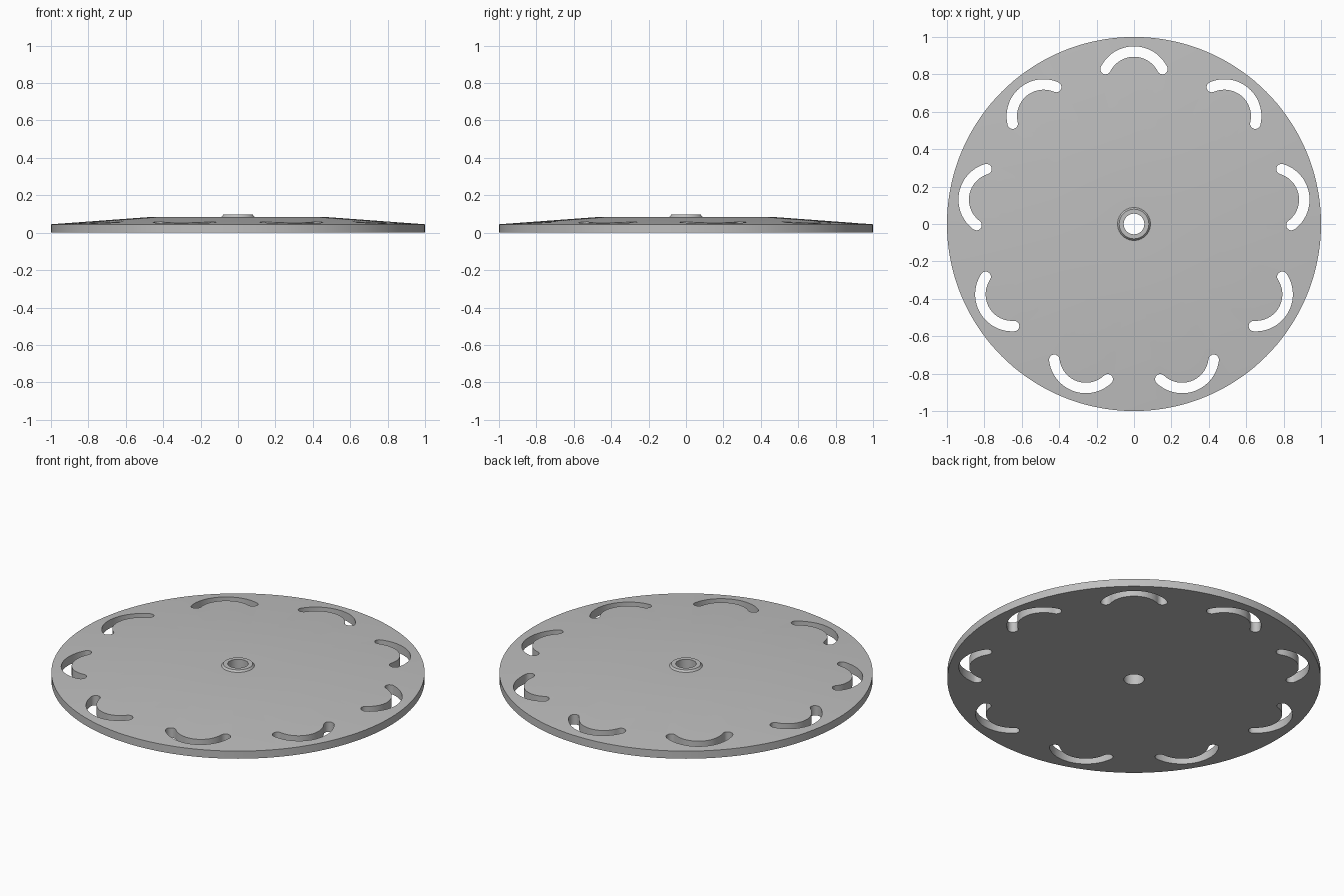
import bpy
import bmesh
from math import radians, sin, cos, pi
from mathutils import Matrix, Vector

cube = bpy.data.objects.get("Cube")
if cube:
    bpy.data.objects.remove(cube, do_unlink=True)

SEGMENTS = 144
SLOT_COUNT = 9
ARC_CENTRE = 0.752      # distance of each slot's arc centre from the axis
ARC_RADIUS = 0.17       # slot centreline radius
ARC_HALF = radians(63.5)
SLOT_HALF_WIDTH = 0.028


def make_material(name, value):
    mat = bpy.data.materials.new(name)
    mat.use_nodes = True
    colour = (value, value, value, 1)
    mat.diffuse_color = colour
    mat.node_tree.nodes["Principled BSDF"].inputs["Base Color"].default_value = colour
    return mat


def add_object(name, bm):
    bmesh.ops.recalc_face_normals(bm, faces=bm.faces)
    mesh = bpy.data.meshes.new(name)
    bm.to_mesh(mesh)
    bm.free()
    obj = bpy.data.objects.new(name, mesh)
    bpy.context.collection.objects.link(obj)
    return obj


def lathe(name, profile):
    """Revolve a closed (radius, height) profile around z."""
    bm = bmesh.new()
    verts = [bm.verts.new((r, 0, z)) for r, z in profile]
    edges = [bm.edges.new((v, verts[i - 1])) for i, v in enumerate(verts)]
    bmesh.ops.spin(bm, geom=verts + edges, cent=(0, 0, 0), axis=(0, 0, 1),
                   angle=2 * pi, steps=SEGMENTS)
    bmesh.ops.remove_doubles(bm, verts=bm.verts, dist=0.0001)
    return add_object(name, bm)


def slot_outline(arc_steps=24, cap_steps=8):
    """Curved slot with round ends, bulging towards +x."""
    def polar(radius, angle):
        return Vector((radius * cos(angle), radius * sin(angle), 0))

    points = []
    for side in (1, -1):
        radius = ARC_RADIUS + side * SLOT_HALF_WIDTH
        for i in range(arc_steps + 1):
            points.append(polar(radius, side * ARC_HALF * (2 * i / arc_steps - 1)))
        end = side * ARC_HALF
        start = end if side > 0 else end + pi
        for i in range(1, cap_steps):
            points.append(polar(ARC_RADIUS, end)
                          + polar(SLOT_HALF_WIDTH, start + pi * i / cap_steps))
    return points


# Disc: rim, shallow cone, flat middle, raised hub ring and bore
disc = lathe("slotted_disc", [
    (0.055, 0), (1, 0), (1, 0.045), (0.455, 0.085),
    (0.088, 0.085), (0.079, 0.096), (0.055, 0.096)])
disc.data.materials.append(make_material("grey", 0.52))

# Ring of slot cutters
bm = bmesh.new()
outline = slot_outline()
for n in range(SLOT_COUNT):
    turn = Matrix.Rotation(pi / 2 + 2 * pi * n / SLOT_COUNT, 4, 'Z')
    place = turn @ Matrix.Translation((ARC_CENTRE, 0, -0.1))
    face = bm.faces.new([bm.verts.new(place @ p) for p in outline])
    top = bmesh.ops.extrude_face_region(bm, geom=[face])["geom"]
    bmesh.ops.translate(bm, vec=(0, 0, 0.4),
                        verts=[g for g in top if isinstance(g, bmesh.types.BMVert)])
cutter = add_object("slot_cutter", bm)
cutter.hide_render = True

# Cut the slots through the disc
cut = disc.modifiers.new("slots", 'BOOLEAN')
cut.operation = 'DIFFERENCE'
cut.solver = 'EXACT'
cut.object = cutter
bpy.ops.object.select_all(action='DESELECT')
disc.select_set(True)
bpy.context.view_layer.objects.active = disc
bpy.ops.object.modifier_apply(modifier=cut.name)
bpy.data.objects.remove(cutter, do_unlink=True)
bpy.ops.object.shade_smooth_by_angle(angle=radians(30))
